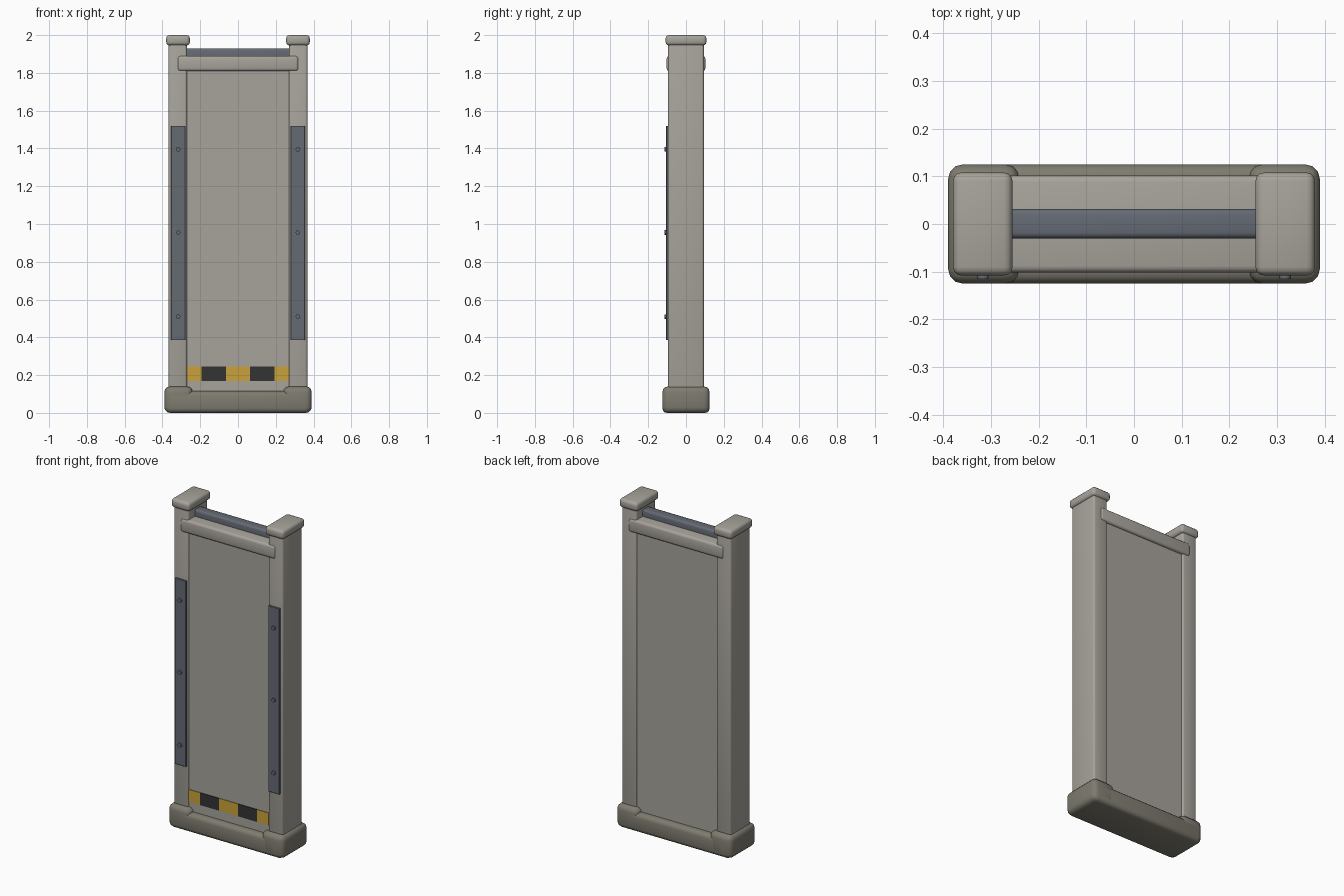
import bpy, bmesh, math
from mathutils import Matrix

if "Cube" in bpy.data.objects:
    bpy.data.objects.remove(bpy.data.objects["Cube"], do_unlink=True)


def material(name, r, g, b):
    mat = bpy.data.materials.new(name)
    mat.use_nodes = True
    mat.diffuse_color = (r, g, b, 1)
    mat.node_tree.nodes["Principled BSDF"].inputs["Base Color"].default_value = (r, g, b, 1)
    return mat


BODY = material("warm grey", 0.39, 0.37, 0.33)
BASE = material("dark warm grey", 0.21, 0.20, 0.16)
STEEL = material("blue steel", 0.13, 0.145, 0.175)
YELLOW = material("hazard yellow", 0.60, 0.36, 0.045)
BLACK = material("hazard black", 0.033, 0.033, 0.033)


def finish(name, bm, mat):
    mesh = bpy.data.meshes.new(name)
    bm.to_mesh(mesh)
    bm.free()
    mesh.materials.append(mat)
    obj = bpy.data.objects.new(name, mesh)
    bpy.context.collection.objects.link(obj)
    bpy.ops.object.select_all(action="DESELECT")
    obj.select_set(True)
    bpy.context.view_layer.objects.active = obj
    bpy.ops.object.shade_smooth_by_angle(angle=math.radians(35))
    return obj


def box(name, xs, ys, zs, mat, bevel=0.0, segments=3):
    """Box between the given limits, with rounded edges if asked."""
    bm = bmesh.new()
    bmesh.ops.create_cube(bm, size=1)
    for v in bm.verts:
        for axis, (low, high) in enumerate((xs, ys, zs)):
            v.co[axis] = low if v.co[axis] < 0 else high
    if bevel:
        bmesh.ops.bevel(bm, geom=bm.edges[:], offset=bevel, segments=segments,
                        profile=0.5, affect="EDGES")
    return finish(name, bm, mat)


def bolt(name, x, z):
    bm = bmesh.new()
    bmesh.ops.create_cone(bm, cap_ends=True, segments=12, radius1=0.012, radius2=0.012,
                          depth=0.02, matrix=Matrix.Rotation(math.pi / 2, 4, "X"))
    bmesh.ops.translate(bm, verts=bm.verts, vec=(x, -0.105, z))
    return finish(name, bm, STEEL)


# Base, panel and top rails
box("base_beam", (-0.38, 0.38), (-0.125, 0.125), (0, 0.115), BASE, 0.025)
box("panel", (-0.29, 0.29), (-0.086, 0.086), (0.08, 1.85), BODY)
box("top_rail", (-0.32, 0.32), (-0.102, 0.102), (1.81, 1.89), BODY, 0.014)
box("top_bar", (-0.29, 0.29), (-0.03, 0.032), (1.86, 1.93), STEEL, 0.012)

# Side parts, mirrored
for side, s in (("left", 1), ("right", -1)):
    def span(a, b):
        return sorted((s * a, s * b))

    box(side + "_foot", span(0.24, 0.39), (-0.125, 0.125), (0, 0.14), BASE, 0.03)
    box(side + "_post", span(0.27, 0.368), (-0.095, 0.095), (0.1, 1.97), BODY, 0.012)
    box(side + "_cap", span(0.255, 0.38), (-0.108, 0.108), (1.945, 2.0), BODY, 0.018)
    box(side + "_guard_plate", span(0.278, 0.354), (-0.105, -0.09), (0.385, 1.52), STEEL, 0.002, 1)
    for i, z in enumerate((0.51, 0.955, 1.395)):
        bolt(f"{side}_bolt_{i + 1}", s * 0.317, z)

# Hazard strip made of alternating thin plates
edges = (-0.27, -0.192, -0.064, 0.064, 0.192, 0.27)
for i in range(5):
    box(f"hazard_stripe_{i + 1}", edges[i:i + 2], (-0.09, -0.084), (0.17, 0.245),
        BLACK if i % 2 else YELLOW)
